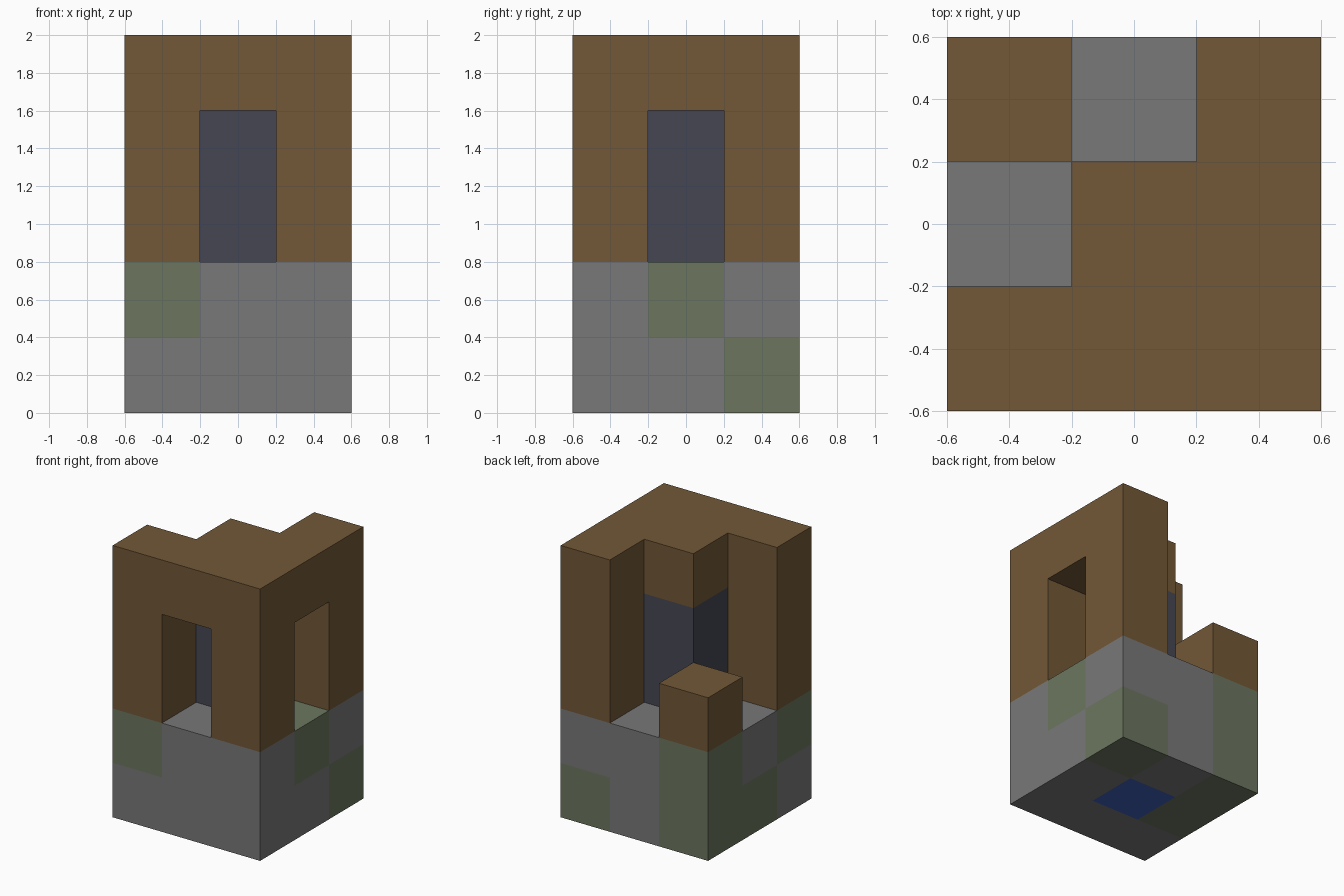
import bpy
import bmesh
from itertools import product
from mathutils import Vector

CELL = 0.4  # edge of one building block

if "Cube" in bpy.data.objects:
    bpy.data.objects.remove(bpy.data.objects["Cube"], do_unlink=True)


def material(name, rgb):
    """Flat colour given as 8-bit sRGB, stored as linear."""
    colour = [((c / 255 + 0.055) / 1.055) ** 2.4 for c in rgb] + [1]
    mat = bpy.data.materials.new(name)
    mat.use_nodes = True
    mat.diffuse_color = colour
    shader = mat.node_tree.nodes["Principled BSDF"]
    shader.inputs["Base Color"].default_value = colour
    shader.inputs["Roughness"].default_value = 1
    return mat


stone = material("grey stone", (120, 120, 120))
moss = material("mossy stone", (108, 118, 95))
wood = material("brown wood", (114, 88, 55))
slate = material("dark slate blue", (70, 70, 84))
blue = material("deep blue", (65, 95, 185))

# Cells are (x, y, level), with x and y from -1 to 1
STEPS = (-1, 0, 1)
mossy = {(1, 1, 0), (-1, 1, 0), (-1, 0, 0), (-1, -1, 1), (1, 0, 1), (-1, 1, 1)}

# Two-level foundation around the core
base = {c: moss if c in mossy else stone
        for c in product(STEPS, STEPS, (0, 1)) if c[:2] != (0, 0)}
# Three tall corner posts and one broken stump
posts = {(x, y, z): wood for x, y in ((-1, -1), (1, -1), (1, 1)) for z in (2, 3)}
stump = {(-1, 1, 2): wood}
# Stepped roof with the back left quarter missing
roof = {(x, y, 4): wood for x, y in product(STEPS, STEPS) if y - x < 1 or (x, y) == (1, 1)}
# Central column
core = {(0, 0, z): slate if z > 1 else blue for z in range(4)}

parts = {"foundation": base, "corner_posts": posts, "broken_post": stump,
         "roof": roof, "central_column": core}
solid = set().union(*parts.values())


def build(name, cells):
    """Make one part from its cells, leaving out faces buried in other blocks."""
    mats = list(dict.fromkeys(cells.values()))
    bm = bmesh.new()
    for cell, mat in cells.items():
        for axis, side in product(range(3), (-1, 1)):
            normal = Vector([side if i == axis else 0 for i in range(3)])
            if tuple(int(a + n) for a, n in zip(cell, normal)) in solid:
                continue
            u = Vector([1 if i == (axis + 1) % 3 else 0 for i in range(3)])
            v = normal.cross(u)
            centre = Vector(cell) + Vector((0, 0, 0.5)) + normal / 2
            corners = [centre + (a * u + b * v) / 2
                       for a, b in ((-1, -1), (1, -1), (1, 1), (-1, 1))]
            face = bm.faces.new([bm.verts.new(p * CELL) for p in corners])
            face.material_index = mats.index(mat)
    bmesh.ops.remove_doubles(bm, verts=bm.verts[:], dist=0.001)
    mesh = bpy.data.meshes.new(name)
    bm.to_mesh(mesh)
    bm.free()
    for mat in mats:
        mesh.materials.append(mat)
    bpy.context.collection.objects.link(bpy.data.objects.new(name, mesh))


for part, cells in parts.items():
    build(part, cells)
